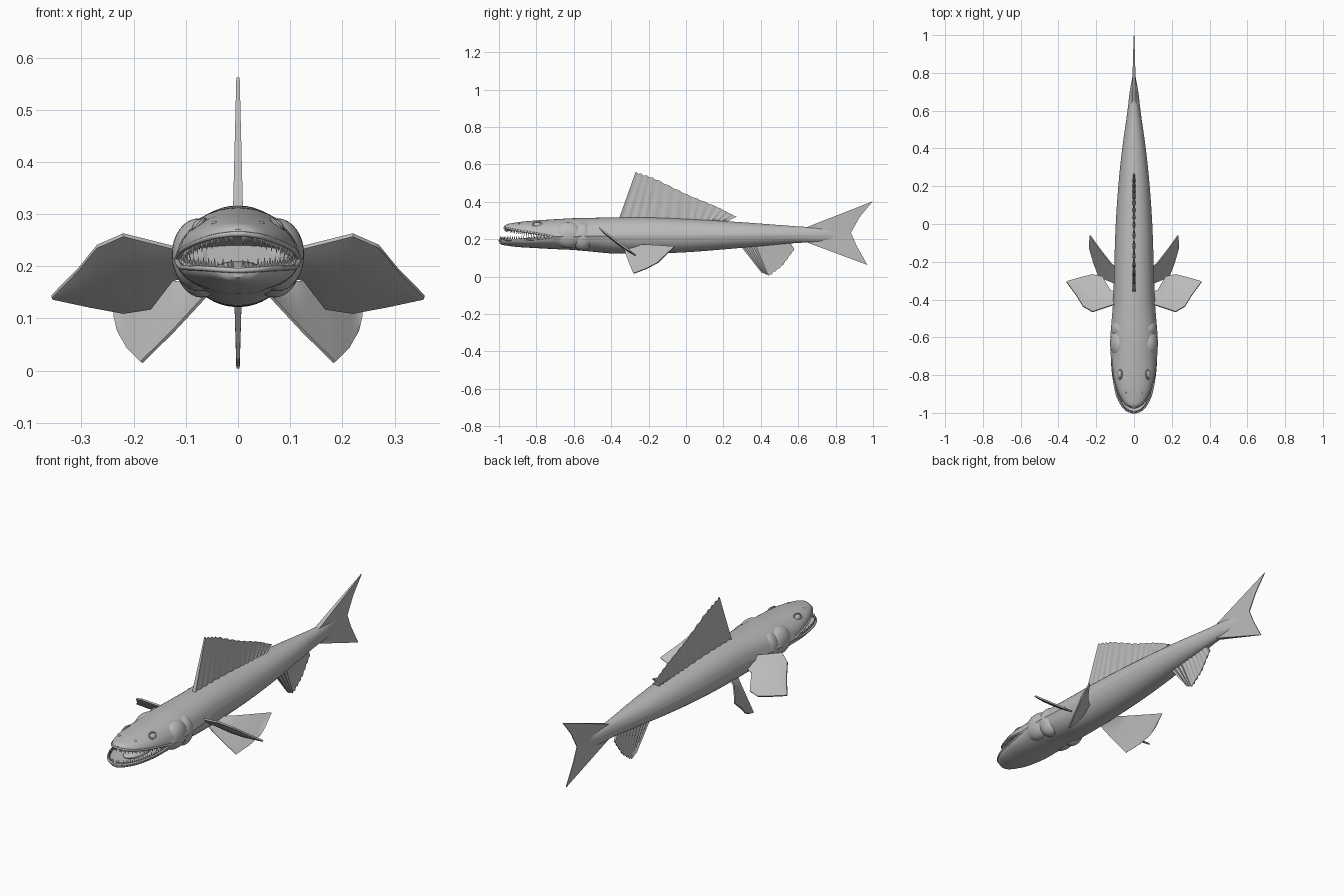
import bpy, bmesh, math
from mathutils import Vector, Matrix

if "Cube" in bpy.data.objects:
    bpy.data.objects.remove(bpy.data.objects["Cube"])

skin = bpy.data.materials.new("fish grey")
skin.diffuse_color = (0.5, 0.5, 0.5, 1)
skin.use_nodes = True
skin.node_tree.nodes["Principled BSDF"].inputs["Base Color"].default_value = skin.diffuse_color


def finish(name, bm, angle=40):
    bmesh.ops.recalc_face_normals(bm, faces=bm.faces)
    me = bpy.data.meshes.new(name)
    bm.to_mesh(me)
    bm.free()
    ob = bpy.data.objects.new(name, me)
    bpy.context.collection.objects.link(ob)
    me.materials.append(skin)
    bpy.ops.object.select_all(action='DESELECT')
    ob.select_set(True)
    bpy.context.view_layer.objects.active = ob
    bpy.ops.object.shade_smooth_by_angle(angle=math.radians(angle))
    return ob


def station(table, y):
    """Smooth interpolation of a station table at y."""
    n = len(table)
    i = max(j for j in range(n - 1) if table[j][0] <= y + 1e-9)
    a, b = table[i], table[i + 1]
    p, q = table[max(i - 1, 0)], table[min(i + 2, n - 1)]
    h = b[0] - a[0]
    t = (y - a[0]) / h
    out = []
    for k in range(1, len(a)):
        m0 = (b[k] - p[k]) / (b[0] - p[0]) * h
        m1 = (q[k] - a[k]) / (q[0] - a[0]) * h
        out.append((2*t**3 - 3*t*t + 1) * a[k] + (t**3 - 2*t*t + t) * m0
                   + (3*t*t - 2*t**3) * b[k] + (t**3 - t*t) * m1)
    return out


def loft(name, table, steps=5, ridge=0.0, sides=40):
    """Closed skin through stations of (y, half width, top, edge, bottom)."""
    ys = [a[0] + (b[0] - a[0]) * s / steps for a, b in zip(table, table[1:]) for s in range(steps)]
    ys.append(table[-1][0])
    bm = bmesh.new()
    rings = []
    for y in ys:
        w, top, edge, bot = station(table, y)
        ring = []
        for k in range(sides):
            a = 2 * math.pi * k / sides
            s = math.sin(a)
            z = edge + (top - edge) * s if s > 0 else edge + (edge - bot) * s
            x = w * math.cos(a) * (1 + ridge * (k % (sides // 2) == 0))
            ring.append(bm.verts.new((x, y, z)))
        rings.append(ring)
    for r, q in zip(rings, rings[1:]):
        for k in range(sides):
            m = (k + 1) % sides
            bm.faces.new((r[k], r[m], q[m], q[k]))
    bm.faces.new(rings[0])
    bm.faces.new(rings[-1])
    return finish(name, bm)


def along(pts, t):
    """Point at share t of a polyline, by point index."""
    f = t * (len(pts) - 1)
    i = min(int(f), len(pts) - 2)
    return Vector(pts[i]).lerp(Vector(pts[i + 1]), f - i)


def fin(name, base, tip, rays=0, thick=(0.006, 0.002), nu=24, nv=6, camber=0.0, side=1, scallop=0.0):
    """Thin double-sided blade between two polylines, optionally ribbed by rays."""
    nu = rays * 4 if rays else nu
    a, b = along(base, 0.5), along(tip, 0.5)
    nrm = (b - a).cross(along(base, 0.7) - along(base, 0.3)).normalized()
    bm = bmesh.new()
    sheets = []
    for s in (1, -1):
        grid = []
        for i in range(nu + 1):
            u = i / nu
            rib = math.cos(2 * math.pi * rays * u) if rays else 0
            row = []
            for j in range(nv + 1):
                v = j / nv
                p, q = along(base, u), along(tip, u)
                p = p.lerp(q, v * (1 - scallop * (1 - rib) / 2))
                t = (thick[0] * (1 - v) + thick[1] * v) * (1 + 0.6 * rib)
                p += nrm * (s * t + camber * 4 * v * (1 - v) * min(1, 4*u*(1-u)))
                row.append(bm.verts.new((p.x * side, p.y, p.z)))
            grid.append(row)
        sheets.append(grid)
    f, g = sheets
    for i in range(nu):
        for j in range(nv):
            for h in sheets:
                bm.faces.new((h[i][j], h[i + 1][j], h[i + 1][j + 1], h[i][j + 1]))
        for j in (0, nv):
            bm.faces.new((f[i][j], f[i + 1][j], g[i + 1][j], g[i][j]))
    for j in range(nv):
        for i in (0, nu):
            bm.faces.new((f[i][j], f[i][j + 1], g[i][j + 1], g[i][j]))
    return finish(name, bm, 50)


def blob(name, loc, size, tilt=0.0):
    bm = bmesh.new()
    m = Matrix.Translation(loc) @ Matrix.Rotation(tilt, 4, 'Y') @ Matrix.Diagonal((*size, 1))
    bmesh.ops.create_uvsphere(bm, u_segments=28, v_segments=16, radius=1, matrix=m)
    return finish(name, bm)


# Body, upper head and lower jaw
body = [(-.71, .118, .306, .213, .147), (-.6, .12, .312, .215, .142), (-.5, .113, .314, .217, .133),
        (-.4, .106, .316, .218, .124), (-.2, .1, .316, .22, .122), (0, .093, .308, .22, .13),
        (.2, .08, .297, .22, .145), (.4, .06, .283, .222, .163), (.6, .033, .268, .223, .18),
        (.7, .022, .262, .223, .183), (.78, .008, .25, .222, .195), (.84, .002, .235, .222, .21)]
upper = [(-.972, .01, .271, .262, .263), (-.957, .04, .28, .258, .264), (-.92, .068, .287, .25, .264),
         (-.87, .09, .294, .241, .26), (-.8, .108, .3, .23, .253), (-.71, .118, .306, .213, .24)]
lower = [(-.998, .01, .189, .192, .178), (-.985, .042, .184, .194, .17), (-.95, .07, .18, .196, .164),
         (-.9, .092, .18, .197, .158), (-.8, .111, .185, .2, .152), (-.71, .118, .195, .213, .147)]
loft("body", body, ridge=0.04)
loft("upper_head", upper)
loft("lower_jaw", lower)
blob("tongue", (0, -.79, .19), (.05, .12, .02))


# Lips and teeth follow the jaw edges
def jaw_edge(table, n):
    half = []
    for k in range(n + 1):
        y = table[0][0] + (table[-1][0] - table[0][0]) * (k / n) ** 1.7
        w, _, edge, _ = station(table, y)
        half.append(Vector((w, y, edge)))
    return [Vector((-p.x, p.y, p.z)) for p in reversed(half)] + half


for name, table, down in (("upper", upper, -1), ("lower", lower, 1)):
    path = jaw_edge(table, 24)
    cu = bpy.data.curves.new(name + "_lip", 'CURVE')
    cu.dimensions = '3D'
    cu.bevel_depth = 0.005
    cu.bevel_resolution = 2
    sp = cu.splines.new('POLY')
    sp.points.add(len(path) - 1)
    for pt, p in zip(sp.points, path):
        pt.co = (*p, 1)
    cu.materials.append(skin)
    bpy.context.collection.objects.link(bpy.data.objects.new(name + "_lip", cu))
    bm = bmesh.new()
    for k, p in enumerate(jaw_edge(table, 26)):
        if p.y > -.735:
            continue
        length = 0.022 if k % 2 else 0.016
        m = Matrix.Translation((p.x * .95, p.y + .004, p.z + down * length / 2))
        if down < 0:
            m = m @ Matrix.Rotation(math.pi, 4, 'X')
        bmesh.ops.create_cone(bm, cap_ends=True, segments=6, radius1=.0045, radius2=.0003,
                              depth=length, matrix=m)
    finish(name + "_teeth", bm)

# Median fins
fin("dorsal_fin",
    [(0, -.36, .305), (0, -.2, .308), (0, 0, .3), (0, .12, .295), (0, .21, .288)],
    [(0, -.268, .562), (0, -.165, .525), (0, .01, .438), (0, .17, .372), (0, .27, .32)],
    rays=14, thick=(.006, .002), scallop=.03)
fin("anal_fin",
    [(0, .29, .165), (0, .38, .17), (0, .47, .18), (0, .555, .185)],
    [(0, .405, .02), (0, .445, .002), (0, .515, .055), (0, .58, .145)],
    rays=10, thick=(.005, .002), scallop=.04)
fin("tail_fin",
    [(0, .64, .262), (0, .645, .243), (0, .65, .223), (0, .645, .203), (0, .64, .185)],
    [(0, .998, .402), (0, .93, .32), (0, .882, .235), (0, .912, .165), (0, .97, .062)],
    thick=(.012, .002), nv=10)


# Pectoral fins lie on a slanted plane
def slant(pts):
    return [(x, -.465 + (.26 - z) * 1.33, z) for x, z in pts]


for side, tag in ((1, "left"), (-1, "right")):
    fin("pectoral_fin_" + tag,
        slant([(.08, .225), (.16, .245), (.22, .26), (.27, .238), (.305, .195), (.357, .142)]),
        slant([(.08, .185), (.125, .175), (.167, .12), (.22, .112), (.285, .124), (.355, .139)]),
        thick=(.004, .004), camber=.008, side=side, nu=25)
    fin("pelvic_fin_" + tag,
        [(.06, -.33, .145), (.125, -.305, .075), (.185, -.28, .016), (.212, -.21, .043), (.23, -.15, .075)],
        [(.07, -.25, .17), (.12, -.21, .17), (.175, -.14, .166), (.233, -.06, .16), (.237, -.12, .105)],
        thick=(.003, .003), side=side)
    # Gill covers
    blob("gill_cover_" + tag, (.075 * side, -.63, .222), (.052, .085, .07))
    blob("gill_flap_" + tag, (.07 * side, -.555, .215), (.052, .06, .075))
    # Eyes with raised rims, and nostrils
    tilt = math.radians(48) * side
    blob("eye_" + tag, (.075 * side, -.795, .277), (.015, .021, .011), tilt)
    bpy.ops.mesh.primitive_torus_add(major_radius=.022, minor_radius=.004, major_segments=28,
                                     minor_segments=8, location=(.076 * side, -.795, .278),
                                     rotation=(0, tilt, 0))
    rim = bpy.context.object
    rim.name = "eye_rim_" + tag
    rim.scale = (.8, 1.15, 1)
    rim.data.materials.append(skin)
    bpy.ops.object.shade_smooth_by_angle()
    blob("nostril_" + tag, (.045 * side, -.89, .281), (.006, .008, .005), tilt * .6)
